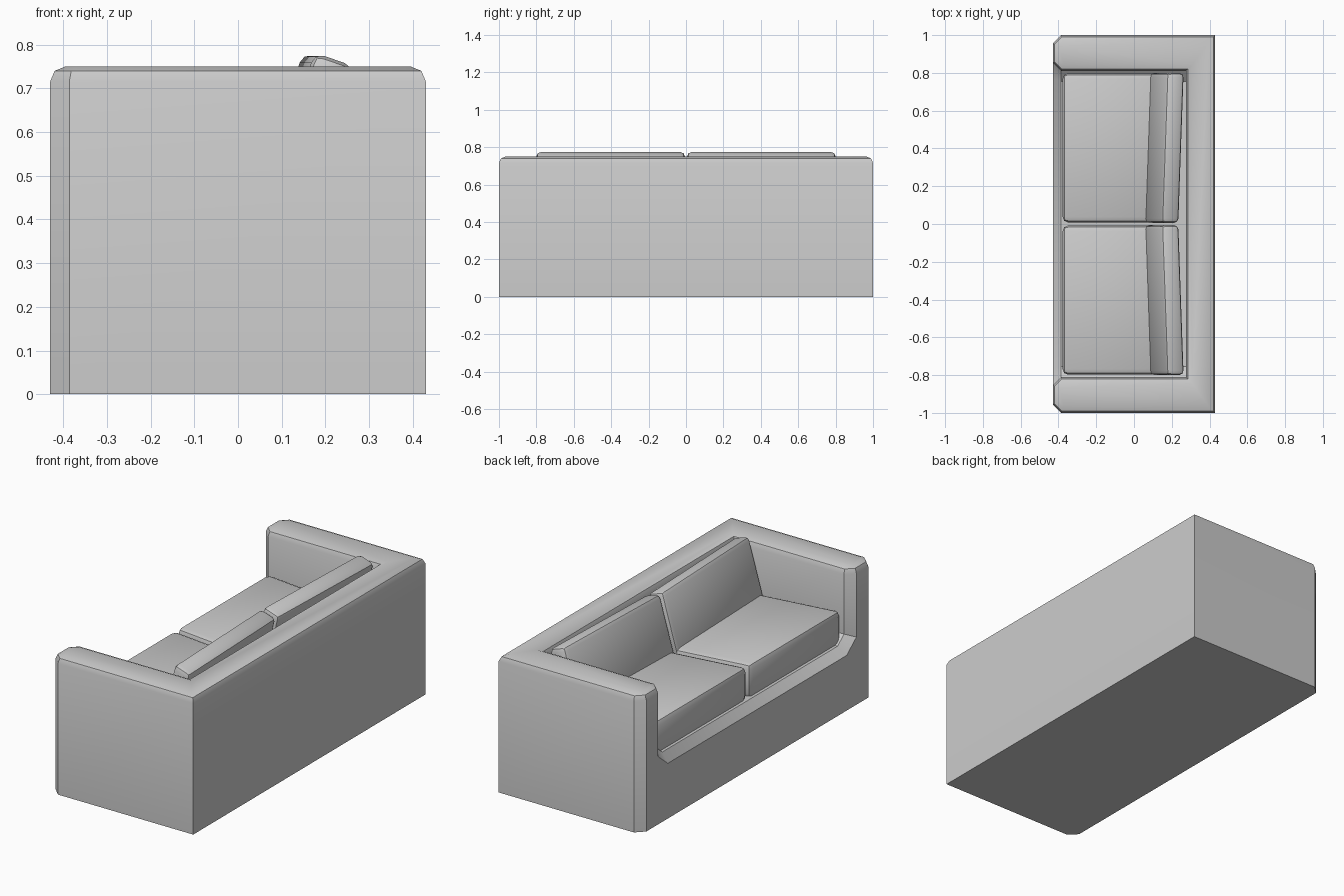
import bpy, bmesh

if "Cube" in bpy.data.objects:
    bpy.data.objects.remove(bpy.data.objects["Cube"])


def finish(bm, name, angle=0.6):
    bmesh.ops.recalc_face_normals(bm, faces=bm.faces)
    mesh = bpy.data.meshes.new(name)
    bm.to_mesh(mesh)
    bm.free()
    ob = bpy.data.objects.new(name, mesh)
    bpy.context.collection.objects.link(ob)
    bpy.ops.object.select_all(action='DESELECT')
    ob.select_set(True)
    bpy.context.view_layer.objects.active = ob
    bpy.ops.object.shade_smooth_by_angle(angle=angle)
    return ob


def bevel(bm, edges, width, segments):
    bmesh.ops.bevel(bm, geom=edges, offset=width, offset_type='OFFSET',
                    segments=segments, profile=0.5, affect='EDGES')


# Frame: arms, back, base and front rail as one hollowed block
X, TOP, SEAT, ARM, BACK = 0.43, 0.75, 0.345, 0.81, 0.275
opening = [(-ARM, TOP), (-ARM, SEAT + 0.045), (-ARM + 0.055, SEAT),
           (ARM - 0.055, SEAT), (ARM, SEAT + 0.045), (ARM, TOP)]
bm = bmesh.new()
front = [bm.verts.new((-X, y, z)) for y, z in opening]
rear = [bm.verts.new((BACK, y, z)) for y, z in opening]
low = [bm.verts.new((x, y, 0)) for x, y in ((-X, -1), (X, -1), (X, 1), (-X, 1))]
high = [bm.verts.new((v.co.x, v.co.y, TOP)) for v in low]
for i in range(5):
    bm.faces.new((front[i], front[i + 1], rear[i + 1], rear[i]))
bm.faces.new(rear)
bm.faces.new(low)
for i in range(3):
    bm.faces.new((low[i], low[i + 1], high[i + 1], high[i]))
bm.faces.new([low[0], high[0]] + front + [high[3], low[3]])
bm.faces.new(high + [front[5], rear[5], rear[0], front[0]])
bmesh.ops.recalc_face_normals(bm, faces=bm.faces)

# Chamfer the front edges, then round the top rim
edges = []
for e in bm.edges:
    a, b = (v.co for v in e.verts)
    if max(a.x, b.x) < -X + 0.001 and max(a.z, b.z) > 0.01 and min(a.z, b.z) < TOP - 0.01:
        edges.append(e)
bevel(bm, edges, 0.044, 1)
bm.normal_update()
rim = [e for e in bm.edges
       if all(v.co.z > TOP - 0.001 for v in e.verts)
       and any(abs(f.normal.z) < 0.9 for f in e.link_faces)]
bevel(bm, rim, 0.035, 2)
finish(bm, "sofa_frame")


def cushion(name, profile, y0, y1, side, width, skew):
    """Extrude an x-z profile along y, leaning it in plan by skew, and soften it."""
    bm = bmesh.new()
    inner = [bm.verts.new((x - skew, side * y0, z)) for x, z in profile]
    outer = [bm.verts.new((x, side * y1, z)) for x, z in profile]
    n = len(profile)
    bm.faces.new(inner)
    bm.faces.new(outer)
    for i in range(n):
        bm.faces.new((inner[i], inner[(i + 1) % n], outer[(i + 1) % n], outer[i]))
    bmesh.ops.recalc_face_normals(bm, faces=bm.faces)
    bevel(bm, bm.edges[:], width, 2)
    finish(bm, name)


# Seat and leaning back cushions, one pair per side
seat_profile = [(-0.378, 0.335), (-0.378, 0.525), (0.22, 0.48), (0.22, 0.335)]
back_profile = [(0.075, 0.44), (0.175, 0.782), (0.268, 0.75), (0.195, 0.44)]
for side, label in ((1, "left"), (-1, "right")):
    cushion("seat_cushion_" + label, seat_profile, 0.008, 0.798, side, 0.03, 0.0)
    cushion("back_cushion_" + label, back_profile, 0.006, 0.80, side, 0.024, 0.028)
